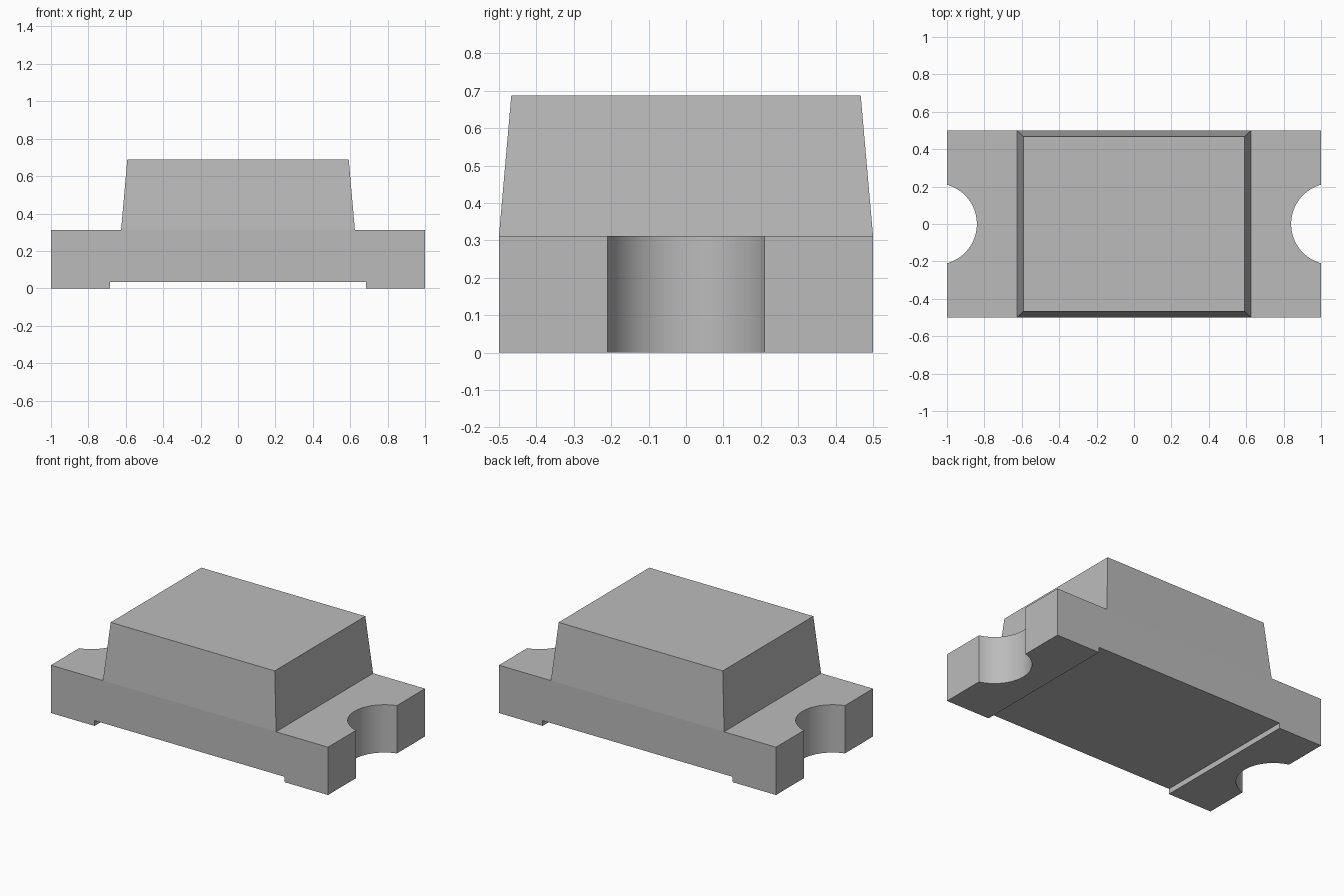
import bpy
import bmesh
import math

cube = bpy.data.objects.get("Cube")
if cube:
    bpy.data.objects.remove(cube, do_unlink=True)

BOARD_TOP, DEPTH = 0.312, 0.5

grey = bpy.data.materials.new("plain grey")
grey.use_nodes = True
grey.diffuse_color = (0.5, 0.5, 0.5, 1)
grey.node_tree.nodes["Principled BSDF"].inputs["Base Color"].default_value = (0.5, 0.5, 0.5, 1)


def add_object(name, bm):
    bmesh.ops.recalc_face_normals(bm, faces=bm.faces)
    mesh = bpy.data.meshes.new(name)
    bm.to_mesh(mesh)
    bm.free()
    mesh.materials.append(grey)
    obj = bpy.data.objects.new(name, mesh)
    bpy.context.collection.objects.link(obj)
    return obj


def activate(obj):
    bpy.ops.object.select_all(action='DESELECT')
    obj.select_set(True)
    bpy.context.view_layer.objects.active = obj


# Board: side profile with a shallow recess between the two solder pads
half = [(0.685, 0.035), (0.685, 0), (1, 0), (1, BOARD_TOP)]
profile = half + [(-x, z) for x, z in reversed(half)]
bm = bmesh.new()
face = bm.faces.new([bm.verts.new((x, -DEPTH, z)) for x, z in profile])
extruded = bmesh.ops.extrude_face_region(bm, geom=[face])
bmesh.ops.translate(bm, vec=(0, 2 * DEPTH, 0),
                    verts=[v for v in extruded["geom"] if isinstance(v, bmesh.types.BMVert)])
board = add_object("board", bm)

# Round notches in both ends
for side in (-1, 1):
    bpy.ops.mesh.primitive_cylinder_add(vertices=96, radius=0.218, depth=1,
                                        location=(side * 1.058, 0, 0.2))
    cutter = bpy.context.object
    cutter.name = "notch_cutter"
    cutter.hide_render = True
    cutter.data.materials.append(grey)
    activate(board)
    cut = board.modifiers.new("notch", 'BOOLEAN')
    cut.operation = 'DIFFERENCE'
    cut.solver = 'EXACT'
    cut.object = cutter
    bpy.ops.object.modifier_apply(modifier=cut.name)
    bpy.data.objects.remove(cutter, do_unlink=True)

activate(board)
bpy.ops.object.shade_smooth_by_angle(angle=math.radians(30))

# Lens: tapered block on the board
bm = bmesh.new()
bmesh.ops.create_cube(bm, size=2)
for v in bm.verts:
    upper = v.co.z > 0
    inset = 0.033 if upper else 0
    v.co = (v.co.x * (0.625 - inset), v.co.y * (DEPTH - inset),
            0.688 if upper else BOARD_TOP)
add_object("lens", bm)
